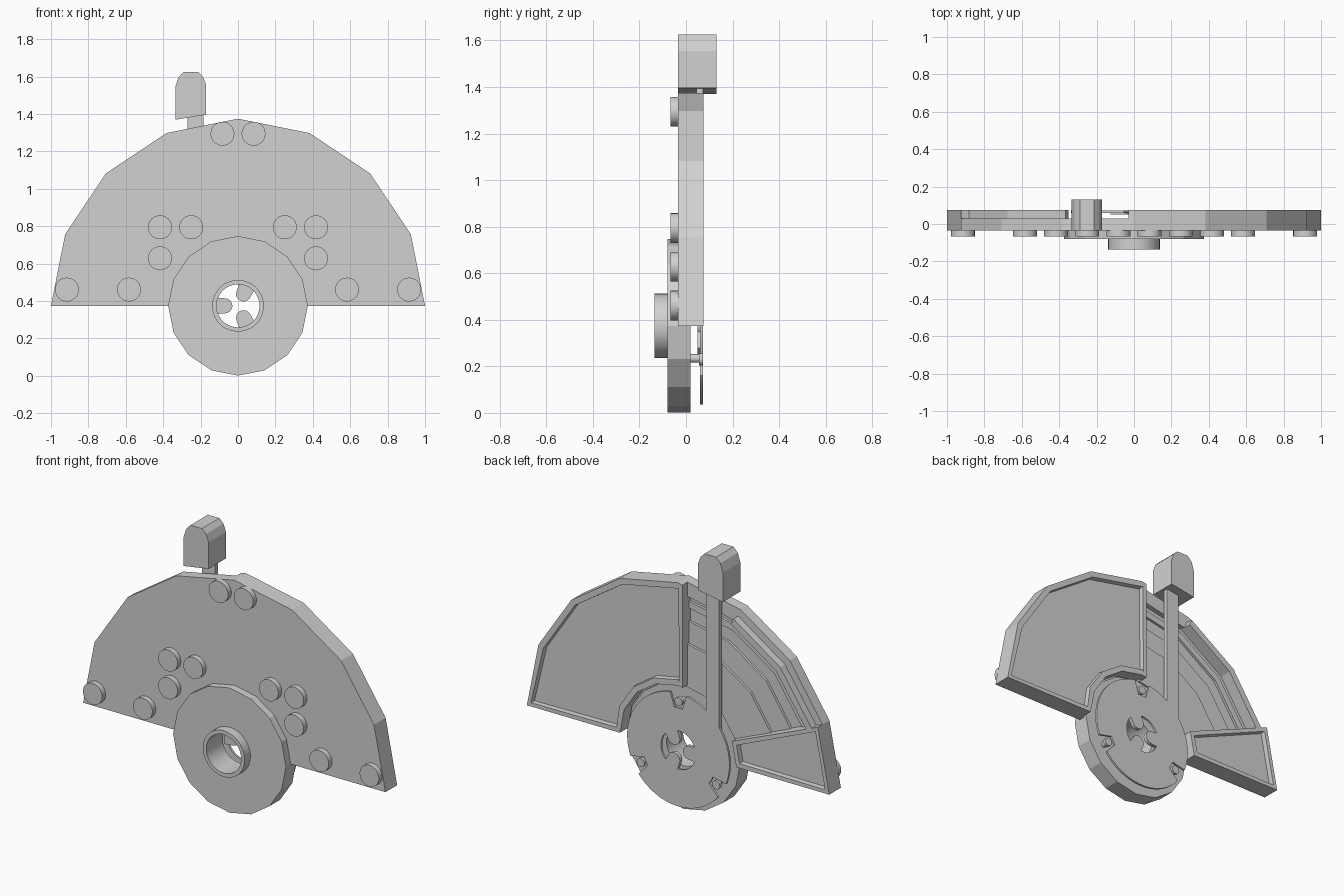
import bpy, bmesh, math
from mathutils import Vector

CZ = 0.374         # height of the pivot
STEP = 22.5        # facet angle of the body outline
TONE = (0.64, 0.64, 0.64, 1)

cube = bpy.data.objects.get("Cube")
if cube:
    bpy.data.objects.remove(cube, do_unlink=True)

grey = bpy.data.materials.new("light_grey")
grey.use_nodes = True
grey.diffuse_color = TONE
grey.node_tree.nodes["Principled BSDF"].inputs["Base Color"].default_value = TONE


def finish(name, bm, smooth=False):
    bmesh.ops.recalc_face_normals(bm, faces=bm.faces[:])
    mesh = bpy.data.meshes.new(name)
    bm.to_mesh(mesh)
    bm.free()
    mesh.materials.append(grey)
    ob = bpy.data.objects.new(name, mesh)
    bpy.context.collection.objects.link(ob)
    if smooth:
        bpy.ops.object.select_all(action='DESELECT')
        ob.select_set(True)
        bpy.context.view_layer.objects.active = ob
        bpy.ops.object.shade_smooth_by_angle(angle=math.radians(20))


def circle(r):
    return lambda a: (r * math.cos(math.radians(a)), r * math.sin(math.radians(a)))


def facet(r):
    """Point on a sixteen-sided outline of corner radius r."""
    def point(a):
        half = STEP / 2
        k = math.cos(math.radians(half)) / math.cos(math.radians(a % STEP - half))
        return circle(r * k)(a)
    return point


def angles(a0, a1):
    """Both ends plus every outline corner between them."""
    return [a0] + [i * STEP for i in range(17) if a0 + 0.1 < i * STEP < a1 - 0.1] + [a1]


def prism(name, pts, y0, y1, recess=0, smooth=False):
    """Extrude an x/z outline (relative to the pivot) along y; optionally hollow the back."""
    bm = bmesh.new()
    front = [bm.verts.new((x, y0, CZ + z)) for x, z in pts]
    back = [bm.verts.new((x, y1, CZ + z)) for x, z in pts]
    n = len(pts)
    bm.faces.new(front)
    cap = bm.faces.new(back)
    for i in range(n):
        j = (i + 1) % n
        bm.faces.new((front[i], front[j], back[j], back[i]))
    bmesh.ops.recalc_face_normals(bm, faces=bm.faces[:])
    if recess:
        bmesh.ops.inset_individual(bm, faces=[cap], thickness=0.035)
        bmesh.ops.inset_individual(bm, faces=[cap], thickness=0.003, depth=-recess)
    finish(name, bm, smooth)


def band(name, inner, outer, angs, y0, y1, smooth=False):
    """Flat arc or full ring between two outlines."""
    bm = bmesh.new()
    closed = angs[-1] - angs[0] >= 360
    if closed:
        angs = angs[:-1]
    rows = []
    for a in angs:
        (xi, zi), (xo, zo) = inner(a), outer(a)
        rows.append([bm.verts.new(Vector((x, y, CZ + z))) for x, y, z in
                     ((xi, y0, zi), (xo, y0, zo), (xo, y1, zo), (xi, y1, zi))])
    n = len(rows)
    for i in range(n if closed else n - 1):
        p, q = rows[i], rows[(i + 1) % n]
        for k in range(4):
            m = (k + 1) % 4
            bm.faces.new((p[k], p[m], q[m], q[k]))
    if not closed:
        bm.faces.new(rows[0])
        bm.faces.new(rows[-1])
    finish(name, bm, smooth)


def disc(name, x, z, r, y0, y1, sides=24):
    pts = [circle(r)(i * 360 / sides) for i in range(sides)]
    prism(name, [(x + px, z + pz) for px, pz in pts], y0, y1, smooth=True)


FLOOR, BACK = 0.0, 0.075

# Half-round front plate
band("front_plate", facet(0.372), facet(1), angles(0, 180), -0.035, FLOOR)

# Large hollow panel and small hollow panel on the back
outer = [facet(1)(a) for a in angles(0, 91.7)]
inner = [facet(0.385)(a) for a in angles(0, 94.5)]
prism("large_back_panel", outer + inner[::-1], FLOOR, BACK, recess=0.03)
corners = [facet(1)(157.5), facet(1)(180), facet(0.385)(180), facet(0.385)(157.5)]
prism("small_back_panel", corners, FLOOR, BACK, recess=0.03)

# Lever channel: stepped floor, outer ledge and the guard wall standing on it
channel = angles(91.7, 157.5)
band("channel_inner_step", facet(0.372), facet(0.63), channel, FLOOR, 0.03)
band("channel_middle_step", facet(0.63), facet(0.76), channel, FLOOR, 0.015)
band("channel_ridge", facet(0.84), facet(0.88), channel, FLOOR, 0.015)
band("channel_ledge", facet(0.915), facet(1), channel, FLOOR, 0.03)
band("channel_wall", facet(0.915), facet(0.955), angles(112.5, 157.5), 0.03, BACK)

# Faceted hub and raised collar around the bore
full = [i * 7.5 for i in range(49)]
band("hub", circle(0.115), facet(0.373), full, -0.08, 0.02, smooth=True)
band("hub_collar", circle(0.115), circle(0.138), full, -0.135, -0.08, smooth=True)

# Retaining pegs around the hub
PEGS = (90, 210, 330)
for n, a in enumerate(PEGS, 1):
    x, z = circle(0.28)(a)
    disc(f"hub_peg_{n}", x, z, 0.018, 0.02, 0.06, 12)
    x, z = circle(0.288)(a)
    disc(f"hub_peg_head_{n}", x, z, 0.026, 0.055, 0.073, 12)


# Lever disc, notched at the pegs
def notched(a):
    near = min(abs((a - p + 180) % 360 - 180) for p in PEGS)
    return circle(0.25 if near < 7 else 0.338)(a)


band("lever_disc", circle(0.115), notched, [i * 3 for i in range(121)], 0.06, 0.073)

# Rounded fingers reaching into the bore
for n, a in enumerate((65, 180, 295), 1):
    tip = [(0.07 + 0.04 * math.cos(t), 0.04 * math.sin(t))
           for t in (math.radians(90 + 15 * i) for i in range(13))]
    shape = [(0.125, 0.045)] + tip + [(0.125, -0.045)]
    c, s = circle(1)(a)
    prism(f"bore_finger_{n}", [(x * c - z * s, x * s + z * c) for x, z in shape],
          0.05, 0.073, smooth=True)

# Lever arm and handle
prism("lever_arm", [(-0.27, 0.14), (-0.185, 0.2), (-0.185, 1.03), (-0.27, 1.02)], 0.045, 0.073)
prism("lever_handle", [(-0.335, 0.995), (-0.17, 1.022), (-0.17, 1.18), (-0.187, 1.225),
                       (-0.213, 1.251), (-0.29, 1.251), (-0.318, 1.222), (-0.335, 1.17)],
      -0.035, 0.13)

# Round studs on the front, mirrored left and right
STUDS = ((0.083, 0.92), (0.25, 0.42), (0.417, 0.42), (0.417, 0.254), (0.583, 0.087), (0.915, 0.087))
for n, (x, z) in enumerate(STUDS, 1):
    for side, sx in (("left", 1), ("right", -1)):
        disc(f"stud_{side}_{n}", sx * x, z, 0.064, -0.067, -0.035)
